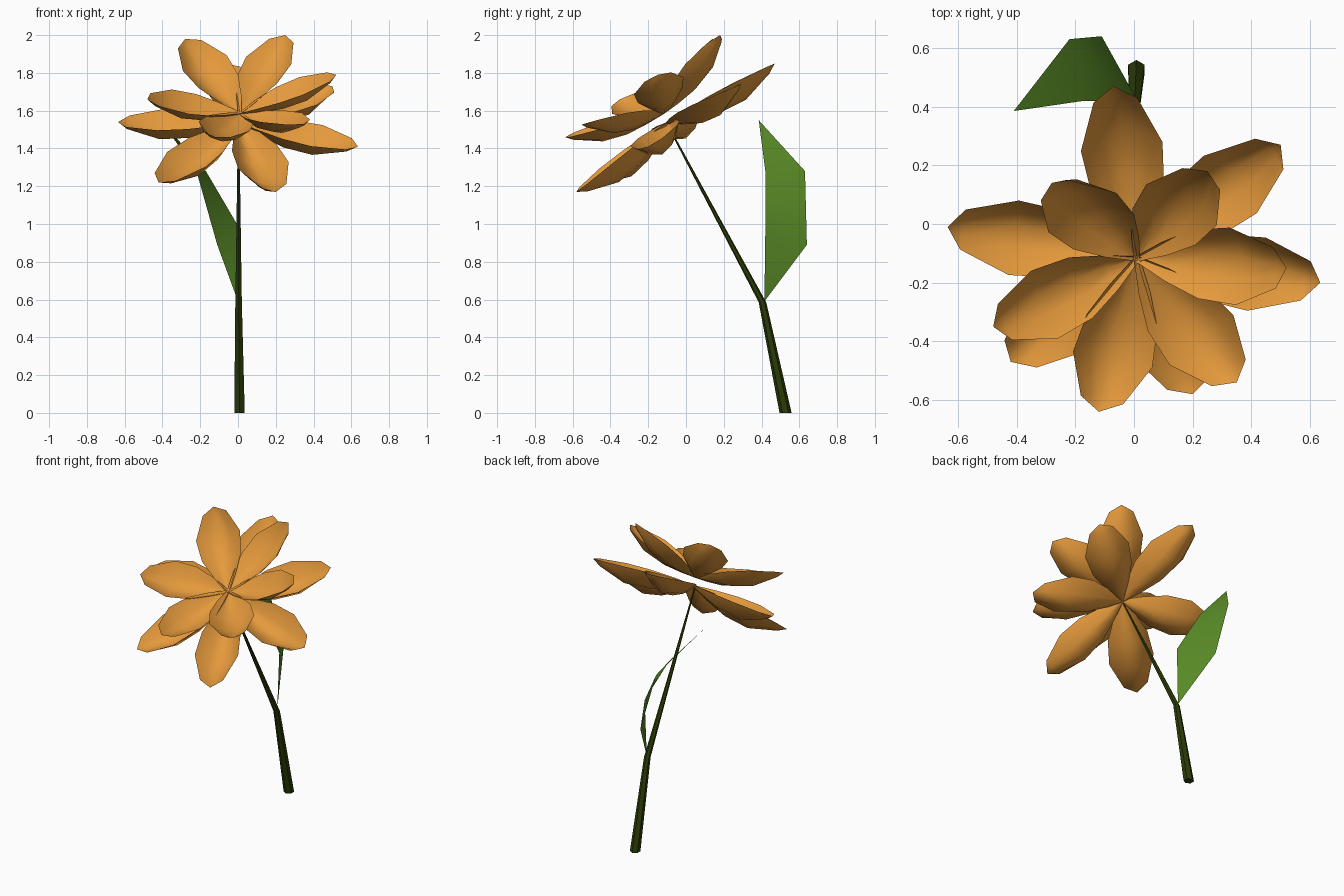
import bpy, bmesh, math
from mathutils import Vector, Matrix

cube = bpy.data.objects.get("Cube")
if cube:
    bpy.data.objects.remove(cube)


def material(name, rgb):
    m = bpy.data.materials.new(name)
    m.use_nodes = True
    m.diffuse_color = (*rgb, 1)
    m.node_tree.nodes["Principled BSDF"].inputs["Base Color"].default_value = (*rgb, 1)
    return m


orange = material("petal orange", (0.78, 0.32, 0.045))
leaf_green = material("leaf green", (0.10, 0.26, 0.02))
stem_green = material("stem green", (0.024, 0.044, 0.002))


def finish(name, bm, mat, smooth_angle):
    mesh = bpy.data.meshes.new(name)
    bm.to_mesh(mesh)
    bm.free()
    mesh.materials.append(mat)
    obj = bpy.data.objects.new(name, mesh)
    bpy.context.collection.objects.link(obj)
    bpy.ops.object.select_all(action="DESELECT")
    obj.select_set(True)
    bpy.context.view_layer.objects.active = obj
    bpy.ops.object.shade_smooth_by_angle(angle=math.radians(smooth_angle))
    return obj


def bridge(bm, rows, closed=False):
    """Join neighbouring rows of points with quads."""
    rows = [[bm.verts.new(p) for p in row] for row in rows]
    n = len(rows[0])
    for a, b in zip(rows, rows[1:]):
        for i in range(n if closed else n - 1):
            j = (i + 1) % n
            bm.faces.new((a[i], b[i], b[j], a[j]))
    return rows


# Flower head: two whorls of thin spoon-shaped petals around a leaning axis
AXIS = Vector((0, -math.sin(math.radians(24)), math.cos(math.radians(24))))
# Distance along the petal, half width, share of the full hollow
OUTLINE = [(0.0, 0.012, 0.1), (0.18, 0.07, 0.55), (0.4, 0.125, 0.95),
           (0.65, 0.14, 1.0), (0.92, 0.075, 0.35)]


def petal(name, base, tip, hollow, lift, twist):
    along = Vector(tip) - base
    side = AXIS.cross(along).normalized()
    up = along.cross(side).normalized()
    roll = Matrix.Rotation(math.radians(-twist), 3, along.normalized())
    side, up = roll @ side, roll @ up
    bm = bmesh.new()
    rows = []
    for t, w, depth in OUTLINE:
        rise = lift * 4 * t * (1 - t)
        rows.append([base + along * t + side * w * s
                     + up * (rise - hollow * depth * (1 - s * s))
                     for s in (-1, -0.5, 0, 0.5, 1)])
    last = bridge(bm, rows)[-1]
    end = bm.verts.new(tip)
    for a, b in zip(last, last[1:]):
        bm.faces.new((a, end, b))
    finish(name, bm, orange, 60)


outer_base = Vector((0.01, -0.10, 1.54))
inner_base = Vector((0.01, -0.12, 1.59))
outer_tips = [(-0.07, 0.47, 1.85), (0.50, 0.27, 1.73), (0.635, -0.20, 1.41),
              (0.20, -0.58, 1.17), (-0.42, -0.47, 1.22), (-0.635, -0.01, 1.54)]
inner_tips = [(0.52, -0.15, 1.79), (0.25, 0.18, 2.0), (-0.28, 0.14, 1.98),
              (-0.48, -0.35, 1.66), (-0.12, -0.64, 1.46), (0.35, -0.54, 1.53)]
for i, tip in enumerate(outer_tips):
    petal(f"outer_petal_{i + 1}", outer_base, tip, 0.11, 0.015, 0)
for i, tip in enumerate(inner_tips):
    petal(f"inner_petal_{i + 1}", inner_base, tip, 0.085, 0.015, 5)

# Stem: six-sided, tapering, with one bend
bm = bmesh.new()
rings = []
for centre, r in [((0.008, 0.527, 0), 0.032), ((0.003, 0.405, 0.585), 0.02),
                  ((0.003, -0.1, 1.53), 0.004)]:
    rings.append([Vector(centre) + Vector((r * math.sin(a), r * math.cos(a), 0))
                  for a in (math.tau * k / 6 for k in range(6))])
rings = bridge(bm, rings, closed=True)
bm.faces.new(rings[0])
bm.faces.new(rings[-1])
bmesh.ops.recalc_face_normals(bm, faces=bm.faces)
finish("stem", bm, stem_green, 35)

# Leaf: thin folded blade growing from the bend
bm = bmesh.new()
base, low_in, low_out, high_in, high_out, tip = [bm.verts.new(p) for p in (
    (0, 0.415, 0.59), (0.012, 0.42, 0.97), (-0.11, 0.64, 0.89),
    (-0.17, 0.42, 1.28), (-0.22, 0.63, 1.28), (-0.41, 0.385, 1.55))]
bm.faces.new((base, low_out, low_in))
bm.faces.new((low_in, low_out, high_out, high_in))
bm.faces.new((high_in, high_out, tip))
finish("leaf", bm, leaf_green, 60)
